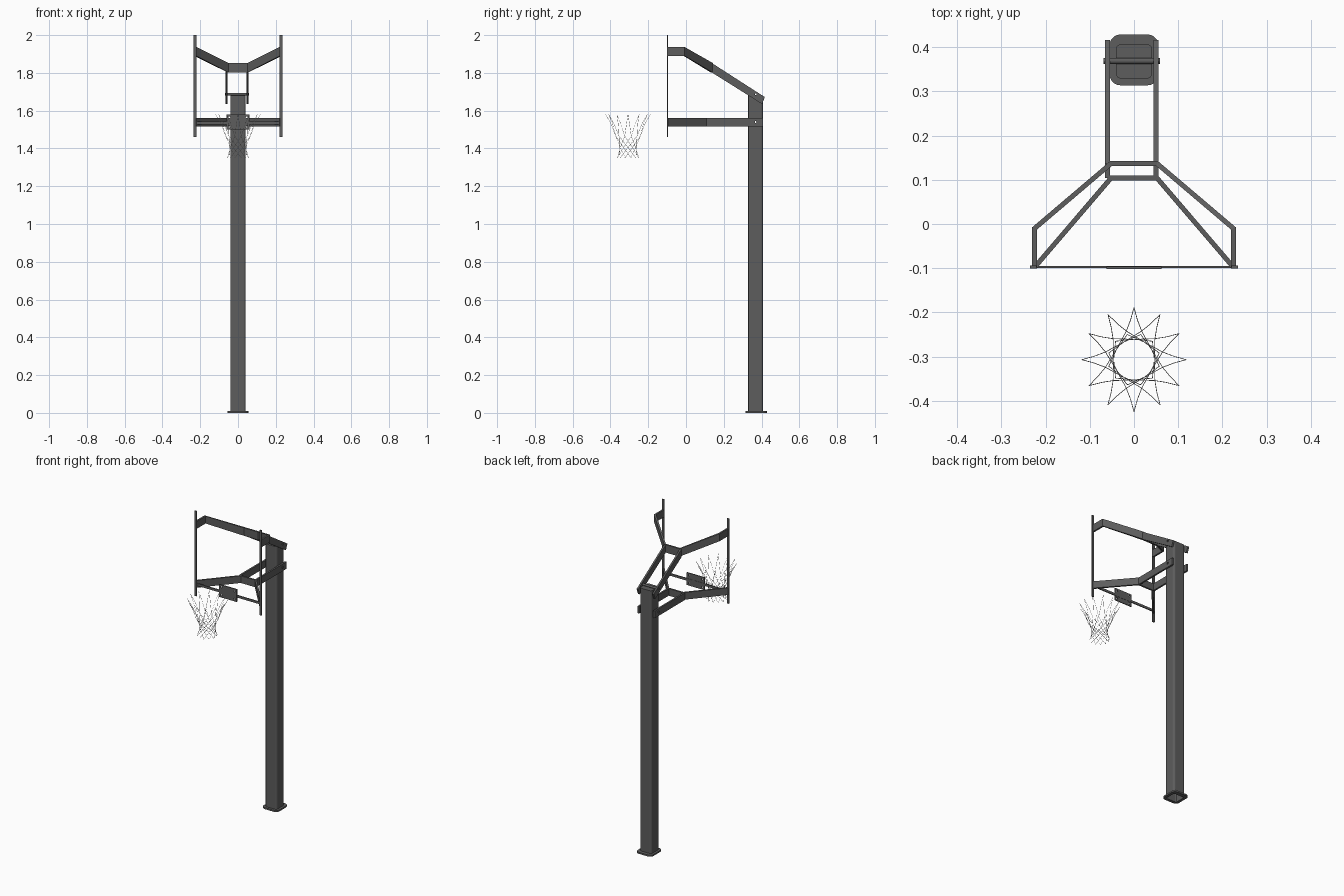
import bpy, bmesh
from math import sin, cos, radians, pi
from mathutils import Vector, Matrix

if "Cube" in bpy.data.objects:
    bpy.data.objects.remove(bpy.data.objects["Cube"], do_unlink=True)


def material(name, shade):
    mat = bpy.data.materials.new(name)
    mat.use_nodes = True
    colour = (shade, shade, shade, 1)
    mat.diffuse_color = colour
    mat.node_tree.nodes["Principled BSDF"].inputs["Base Color"].default_value = colour
    return mat


steel = material("dark_grey_steel", 0.11)
cord = material("white_cord", 0.8)


def finish(name, bm, smooth=False):
    bmesh.ops.recalc_face_normals(bm, faces=bm.faces)
    mesh = bpy.data.meshes.new(name)
    bm.to_mesh(mesh)
    bm.free()
    mesh.materials.append(steel)
    ob = bpy.data.objects.new(name, mesh)
    bpy.context.collection.objects.link(ob)
    if smooth:
        bpy.ops.object.select_all(action='DESELECT')
        ob.select_set(True)
        bpy.context.view_layer.objects.active = ob
        bpy.ops.object.shade_smooth_by_angle(angle=radians(35))
    return ob


def box(name, lo, hi, corner=0):
    """Box between two corners, with optional rounded upright edges."""
    lo, hi = Vector(lo), Vector(hi)
    bm = bmesh.new()
    bmesh.ops.create_cube(bm, size=1)
    for v in bm.verts:
        v.co = (lo + hi) / 2 + v.co * (hi - lo)
    if corner:
        upright = [e for e in bm.edges
                   if abs(e.verts[0].co.z - e.verts[1].co.z) > 1e-5]
        bmesh.ops.bevel(bm, geom=upright, offset=corner, segments=5,
                        profile=0.5, affect='EDGES')
    return finish(name, bm)


def cylinder(name, centre, axis, radius, length):
    bm = bmesh.new()
    bmesh.ops.create_cone(bm, cap_ends=True, segments=16, radius1=radius,
                          radius2=radius, depth=length)
    turn = Matrix.Rotation(pi / 2, 4, 'Y' if axis == 'x' else 'X')
    bm.transform(Matrix.Translation(centre) @ turn)
    return finish(name, bm, True)


def strip(name, path, thick=0.011):
    """Mitred flat bar on edge; path points are (x, y, top, bottom, lean)."""
    bm = bmesh.new()
    plan = [Vector(p[:2]) for p in path]
    rings = []
    for i, (x, y, top, bottom, lean) in enumerate(path):
        sides = []
        for a, b in ((i - 1, i), (i, i + 1)):
            if a >= 0 and b < len(plan):
                d = (plan[b] - plan[a]).normalized()
                sides.append(Vector((-d.y, d.x)))
        n = sum(sides, Vector((0, 0))).normalized()
        n *= thick / 2 / n.dot(sides[0])
        rings.append([bm.verts.new(c) for c in (
            (x + n.x, y + n.y, top), (x - n.x, y - n.y, top),
            (x - n.x, y - n.y - lean, bottom),
            (x + n.x, y + n.y - lean, bottom))])
    for r, s in zip(rings, rings[1:]):
        for k in range(4):
            bm.faces.new((r[k], r[k - 1], s[k - 1], s[k]))
    bm.faces.new(rings[0])
    bm.faces.new(rings[-1][::-1])
    return finish(name, bm)


def drill(ob, cutter):
    mod = ob.modifiers.new("hole", 'BOOLEAN')
    mod.operation = 'DIFFERENCE'
    mod.solver = 'EXACT'
    mod.object = cutter


def as_cutter(ob):
    ob.hide_render = True
    ob.hide_set(True)
    return ob


# Hollow post, capped at the top, on a ring-shaped foot
POST_Y = 0.369
foot = box("base_plate", (-0.055, 0.314, 0), (0.055, 0.429, 0.01), 0.024)
post = box("post", (-0.041, 0.329, 0.005), (0.041, 0.407, 1.68), 0.012)
bore = as_cutter(box("post_bore", (-0.037, 0.333, -0.05),
                     (0.037, 0.403, 1.672), 0.009))
drill(foot, bore)
drill(post, bore)

# Hollow through bolts
BOLT_X = -0.005
bolts = []
for level, z in (("upper", 1.687), ("lower", 1.54)):
    rod = cylinder(level + "_bolt", (BOLT_X, POST_Y, z), 'x', 0.007, 0.128)
    cutter = as_cutter(cylinder(level + "_bolt_hole", (BOLT_X, POST_Y, z),
                                'x', 0.005, 0.3))
    drill(rod, cutter)
    drill(post, cutter)
    bolts.append((level, cutter))

# Splayed front frames and the arms that carry them back to the post
half_frames = {
    "upper": [(0.225, -0.098, 1.937, 1.89, 0), (0.225, -0.01, 1.937, 1.89, 0),
              (0.052, 0.137, 1.852, 1.802, 0)],
    "lower": [(0.225, -0.098, 1.56, 1.515, 0), (0.052, 0.104, 1.56, 1.515, 0)],
}
arm_ends = {"upper": (0.417, 1.672, 1.635, 0.014),
            "lower": (0.407, 1.56, 1.515, 0)}
for level, cutter in bolts:
    half = half_frames[level]
    mirrored = [(-p[0],) + p[1:] for p in reversed(half)]
    strip(level + "_frame", half + mirrored)
    _, y0, top0, bottom0, _ = half[-1]
    y1, top1, bottom1, lean = arm_ends[level]
    for side, s in (("left", 1), ("right", -1)):
        x = BOLT_X + s * 0.055
        arm = strip(f"{level}_arm_{side}", [(x, y0, top0, bottom0, 0),
                                            (x, y1, top1, bottom1, lean)])
        drill(arm, cutter)

# Upright rails and cross bar
for side, s in (("left", 1), ("right", -1)):
    box(f"upright_rail_{side}", (s * 0.228 - 0.007, -0.101, 1.46),
        (s * 0.228 + 0.007, -0.094, 2.0))
box("cross_bar", (-0.228, -0.1, 1.528), (0.228, -0.0945, 1.543))

# Drilled hoop mounting plate
plate = box("hoop_plate", (-0.062, -0.1015, 1.5), (0.062, -0.096, 1.58))
for sx in (-1, 1):
    for z in (1.515, 1.565):
        drill(plate, as_cutter(cylinder(
            "plate_hole", (sx * 0.046, -0.1, z), 'y', 0.005, 0.1)))

# Net: twelve loops, each with a strand winding down either way
net = bpy.data.curves.new("net", 'CURVE')
net.dimensions = '3D'
net.bevel_depth = 0.0008
net.bevel_resolution = 0
net.use_fill_caps = True
net.materials.append(cord)
STRAND = [(0.118, 1.58, 0), (0.09, 1.53, 5), (0.067, 1.465, 15),
          (0.046, 1.405, 60), (0.059, 1.35, 105)]
for k in range(12):
    for way in (-1, 1):
        line = net.splines.new('POLY')
        line.points.add(len(STRAND) - 1)
        for point, (r, z, turn) in zip(line.points, STRAND):
            a = radians(30 * k + way * turn)
            point.co = (r * cos(a), -0.307 + r * sin(a), z, 1)
bpy.context.collection.objects.link(bpy.data.objects.new("net", net))
